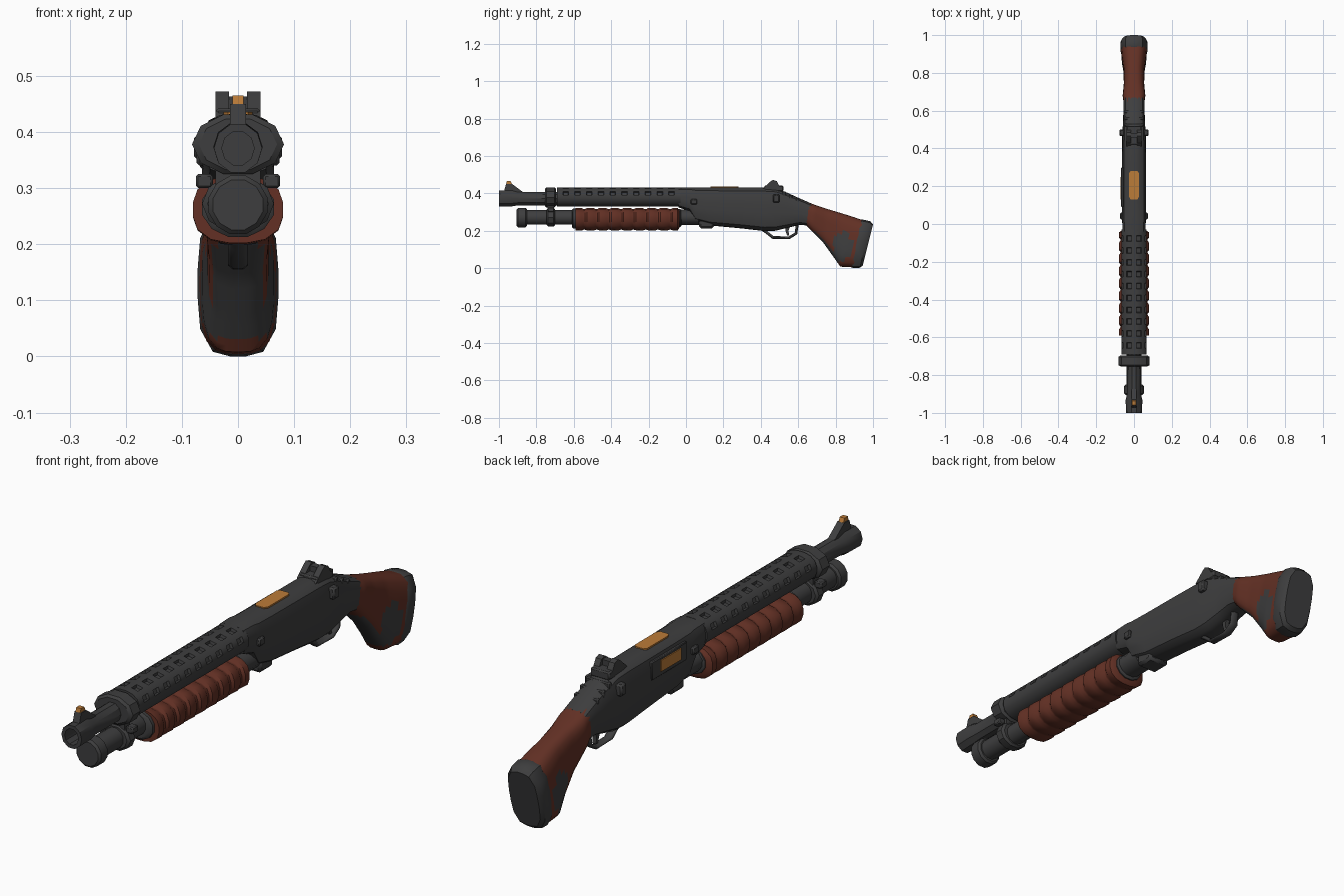
import bpy, bmesh, math
from mathutils import Vector

if "Cube" in bpy.data.objects:
    bpy.data.objects.remove(bpy.data.objects["Cube"])


def material(name, rgb):
    m = bpy.data.materials.new(name)
    m.use_nodes = True
    m.diffuse_color = (*rgb, 1)
    m.node_tree.nodes["Principled BSDF"].inputs["Base Color"].default_value = (*rgb, 1)
    return m


STEEL = material("dark steel", (0.048, 0.048, 0.049))
WOOD = material("red brown wood", (0.125, 0.03, 0.018))
BRASS = material("amber brass", (0.5, 0.2, 0.04))
parts = []


def finish(name, bm, *mats):
    bmesh.ops.recalc_face_normals(bm, faces=bm.faces)
    mesh = bpy.data.meshes.new(name)
    bm.to_mesh(mesh)
    bm.free()
    for m in mats:
        mesh.materials.append(m)
    ob = bpy.data.objects.new(name, mesh)
    bpy.context.collection.objects.link(ob)
    parts.append(ob)
    return ob


def refine(rows, steps):
    """Interpolate extra sections between the given ones."""
    out = []
    for a, b in zip(rows, rows[1:]):
        out += [[p + (q - p) * i / steps for p, q in zip(a, b)] for i in range(steps)]
    return out + [list(rows[-1])]


def loft(rows, sides=12, power=2.0, bore=0):
    """Skin rounded sections; a row is top y, top z, bottom y, bottom z, half width."""
    bm = bmesh.new()
    rings = []
    for ty, tz, by, bz, hw in rows:
        top, bot = Vector((0, ty, tz)), Vector((0, by, bz))
        mid, up = (top + bot) / 2, (top - bot) / 2
        ring = []
        for i in range(sides):
            a = math.tau * (i + 0.5) / sides
            c, s = math.cos(a), math.sin(a)
            r = (abs(c) ** power + abs(s) ** power) ** (-1 / power)
            ring.append(bm.verts.new(mid + up * (c * r) + Vector((s * r * hw, 0, 0))))
        rings.append(ring)
    for a, b in zip(rings, rings[1:]):
        for i in range(sides):
            j = (i + 1) % sides
            bm.faces.new((a[i], a[j], b[j], b[i]))
    mouth = bm.faces.new(rings[0])
    bm.faces.new(list(reversed(rings[-1])))
    bmesh.ops.recalc_face_normals(bm, faces=bm.faces)
    if bore:
        bmesh.ops.inset_region(bm, faces=[mouth], thickness=bore)
        hole = bmesh.ops.extrude_face_region(bm, geom=[mouth])
        bmesh.ops.translate(bm, vec=(0, 0.08, 0),
                            verts=[v for v in hole["geom"] if isinstance(v, bmesh.types.BMVert)])
        bmesh.ops.delete(bm, geom=[mouth], context='FACES')
    return bm


def straight(rows):
    """Upright sections given as y, top z, bottom z, half width."""
    return [(y, t, y, b, w) for y, t, b, w in rows]


def tube(name, y0, y1, z, r, mat=STEEL, sides=12, wide=None):
    w, e = wide or r, min(0.008, (y1 - y0) / 4)
    k = 0.85
    rows = [(y0, z + r * k, z - r * k, w * k), (y0 + e, z + r, z - r, w),
            (y1 - e, z + r, z - r, w), (y1, z + r * k, z - r * k, w * k)]
    return finish(name, loft(straight(rows), sides), mat)


def slab(name, outline, x0, x1, mat=STEEL):
    """Extrude a side outline of (y, z) points from x0 to x1."""
    bm = bmesh.new()
    face = bm.faces.new([bm.verts.new((x0, y, z)) for y, z in outline])
    ext = bmesh.ops.extrude_face_region(bm, geom=[face])
    bmesh.ops.translate(bm, vec=(x1 - x0, 0, 0),
                        verts=[v for v in ext["geom"] if isinstance(v, bmesh.types.BMVert)])
    return finish(name, bm, mat)


def box(name, x, y, z, mat=STEEL, bevel=0.0):
    ob = slab(name, [(y[0], z[0]), (y[1], z[0]), (y[1], z[1]), (y[0], z[1])], *x, mat)
    if bevel:
        mod = ob.modifiers.new("edges", 'BEVEL')
        mod.width, mod.segments = bevel, 1
    return ob


# Barrel with flared muzzle and open bore
finish("barrel", loft(straight([
    (-1.0, .416, .326, .043), (-.93, .418, .328, .044), (-.9, .41, .334, .037),
    (-.76, .41, .334, .037), (.0, .41, .334, .037)]), 10, 2, .014), STEEL)
slab("front_sight", [(-.975, .405), (-.962, .45), (-.93, .45), (-.87, .405)], -.014, .014)
slab("front_sight_bead", [(-.962, .448), (-.958, .465), (-.938, .465), (-.93, .448)], -.01, .01, BRASS)

# Vented heat shield: pressed slots in every other segment
vents = 10
ends = [(-.69 + .66 * i / (2 * vents + 1), .432, .328, .068) for i in range(2 * vents + 2)]
bm = loft(straight(ends), 16, 2.4)
step = .66 / (2 * vents + 1)
slots = [f for f in bm.faces if len(f.verts) == 4 and f.calc_center_median().z > .36
         and int((f.calc_center_median().y + .69) / step) % 2
         and int(16 * math.atan2(abs(f.calc_center_median().x), f.calc_center_median().z - .38) / math.tau + .5) % 2]
bmesh.ops.inset_individual(bm, faces=slots, thickness=.004, depth=-.01)
finish("heat_shield", bm, STEEL)

# Clamp joining the barrel and magazine
tube("barrel_clamp", -.755, -.695, .378, .056, sides=10, wide=.082)
tube("magazine_clamp", -.745, -.7, .272, .052, sides=10, wide=.064)
box("clamp_web", (-.04, .04), (-.74, -.705), (.29, .36))
for s in (-1, 1):
    box("clamp_bolt", (s * .045, s * .075), (-.74, -.705), (.3, .325), bevel=.004)

# Magazine tube and end cap
tube("magazine_tube", -.88, .1, .271, .04)
tube("magazine_cap", -.905, -.85, .27, .054)
tube("magazine_collar", -.045, .075, .272, .043, wide=.052)
box("loading_lug", (-.045, .045), (.07, .15), (.213, .27), bevel=.01)

# Ribbed wooden forend with steel end rings
ribs = 9
wave = [(-.59, .31, .215, .066)]
for i in range(ribs):
    y = -.578 + .525 * i / (ribs - 1)
    wave += [(y - .018, .322, .202, .081), (y + .018, .322, .2, .081)]
    if i < ribs - 1:
        wave += [(y + .03, .316, .205, .073), (y + .038, .316, .205, .073)]
wave = [(max(-.59, min(y, -.045)), t, b, w) for y, t, b, w in wave] + [(-.035, .31, .215, .066)]
finish("forend", loft(straight(wave), 16, 2.6), WOOD)
tube("forend_front_ring", -.61, -.585, .266, .055, wide=.066)
tube("forend_rear_ring", -.045, -.025, .268, .05, wide=.06)

# Receiver tapering to the tang
finish("receiver", loft(straight([
    (-.04, .43, .325, .06), (.02, .432, .305, .063), (.05, .432, .25, .064), (.13, .432, .228, .064),
    (.3, .432, .212, .064), (.42, .432, .198, .063), (.48, .428, .2, .062),
    (.54, .404, .215, .058), (.61, .372, .232, .056), (.67, .346, .225, .056)]), 20, 3.6), STEEL)
for y in (.525, .56, .595):
    h = .418 - (y - .5) * .5
    box("tang_rib", (-.05, .05), (y - .009, y + .009), (h - .03, h + .004), bevel=.004)
for s in (-1, 1):
    box("receiver_pin", (s * .055, s * .074), (.025, .06), (.34, .37), bevel=.005)
    box("safety_lug", (s * .05, s * .078), (.465, .5), (.35, .395), bevel=.006)
    slab("rear_sight_wing", [(.41, .425), (.45, .462), (.465, .472), (.485, .465), (.51, .42)],
         s * .016, s * .04)
box("rear_sight_base", (-.04, .04), (.42, .52), (.41, .442), bevel=.005)
box("rear_sight_bridge", (-.02, .02), (.455, .48), (.435, .463))

# Brass breech plates: one on top, one over the ejection port
bm = bmesh.new()
top = bm.faces.new([bm.verts.new((x, y, .43)) for x, y in (
    (-.018, .13), (.018, .13), (.026, .145), (.026, .27), (.018, .28), (-.018, .28), (-.026, .27), (-.026, .145))])
ext = bmesh.ops.extrude_face_region(bm, geom=[top])
bmesh.ops.translate(bm, vec=(0, 0, .006), verts=[v for v in ext["geom"] if isinstance(v, bmesh.types.BMVert)])
finish("top_plate", bm, BRASS)
box("port_frame", (-.068, -.055), (.09, .3), (.335, .405), bevel=.003)
box("port_plate", (-.072, -.066), (.13, .25), (.352, .395), BRASS)

# Trigger and guard
curve = bpy.data.curves.new("trigger_guard", 'CURVE')
curve.dimensions = '3D'
curve.bevel_depth, curve.bevel_resolution = .009, 1
line = curve.splines.new('POLY')
path = [(.4, .212), (.425, .196), (.465, .164), (.55, .162), (.588, .185), (.595, .235)]
line.points.add(len(path) - 1)
for p, (y, z) in zip(line.points, path):
    p.co = (0, y, z, 1)
curve.materials.append(STEEL)
guard = bpy.data.objects.new("trigger_guard", curve)
guard.scale.x = 2
bpy.context.collection.objects.link(guard)
slab("trigger", [(.53, .235), (.56, .235), (.548, .2), (.552, .175), (.54, .175), (.532, .2)], -.008, .008)

# Wooden stock with steel inlays on the sides and under the grip
bm = loft(refine([
    (.64, .358, .635, .238, .054), (.69, .338, .67, .2, .06), (.75, .318, .735, .135, .054),
    (.83, .294, .785, .065, .055), (.9, .272, .825, .008, .064), (.945, .256, .895, .004, .069)], 5), 28, 3.4)
bmesh.ops.recalc_face_normals(bm, faces=bm.faces)
for f in bm.faces:
    c, n = f.calc_center_median(), f.normal
    dy = (c.y - .842 - (c.z - .12) * -.1) / .052
    side = abs(n.x) > .8 and dy * dy + ((c.z - .12) / .075) ** 2 < 1
    under = n.y < -.4 and n.z < 0 and abs(c.x) < .046 and .03 < c.z < .2
    f.material_index = int(side or under)
finish("stock", bm, WOOD, STEEL)
finish("butt_pad", loft([
    (.935, .258, .885, .004, .068), (.945, .26, .895, 0, .072),
    (.985, .251, .93, .002, .071), (1.0, .235, .945, .014, .06)], 16, 3.4), STEEL)

# Smooth shading with crisp edges
bpy.ops.object.select_all(action='DESELECT')
for ob in parts:
    ob.select_set(True)
bpy.context.view_layer.objects.active = parts[0]
bpy.ops.object.shade_smooth_by_angle(angle=math.radians(35))
